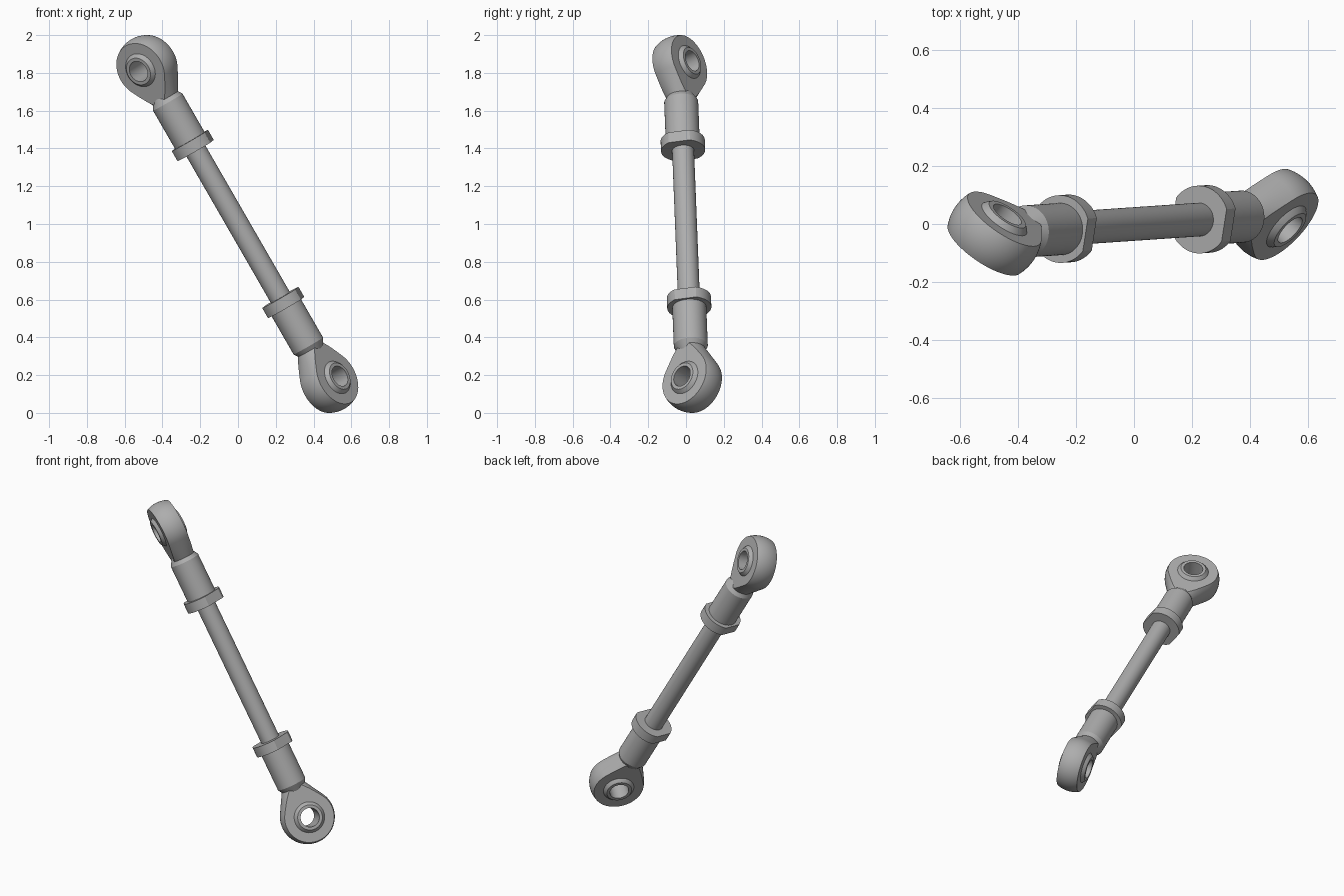
import bpy, bmesh, math
from mathutils import Vector, Matrix

if "Cube" in bpy.data.objects:
    bpy.data.objects.remove(bpy.data.objects["Cube"], do_unlink=True)

steel = bpy.data.materials.new("grey_steel")
steel.use_nodes = True
grey = (0.42, 0.42, 0.42, 1)
steel.diffuse_color = grey
steel.node_tree.nodes["Principled BSDF"].inputs["Base Color"].default_value = grey


def frame(origin, z_dir, side):
    """Matrix at origin with local z along z_dir and local x near side."""
    z = z_dir.normalized()
    x = (side - z * side.dot(z)).normalized()
    return Matrix.Translation(origin) @ Matrix((x, z.cross(x), z)).transposed().to_4x4()


def lathe(profile, steps=64):
    """Revolve (radius, height) points round local z."""
    bm = bmesh.new()
    verts = [bm.verts.new((r, 0, h)) for r, h in profile]
    edges = [bm.edges.new(pair) for pair in zip(verts, verts[1:])]
    bmesh.ops.spin(bm, geom=verts + edges, cent=(0, 0, 0), axis=(0, 0, 1),
                   angle=math.tau, steps=steps)
    bmesh.ops.remove_doubles(bm, verts=bm.verts[:], dist=1e-5)
    bmesh.ops.recalc_face_normals(bm, faces=bm.faces[:])
    return bm


def cut_flats(bm, half):
    """Slice two parallel flats at local x = +half and -half."""
    for s in (1, -1):
        res = bmesh.ops.bisect_plane(
            bm, geom=bm.verts[:] + bm.edges[:] + bm.faces[:], dist=1e-6,
            plane_co=(s * half, 0, 0), plane_no=(s, 0, 0), clear_outer=True)
        rim = [e for e in res["geom_cut"] if isinstance(e, bmesh.types.BMEdge)]
        bmesh.ops.edgeloop_fill(bm, edges=rim)
    bmesh.ops.recalc_face_normals(bm, faces=bm.faces[:])


def add(name, bm, matrix):
    mesh = bpy.data.meshes.new(name)
    bm.to_mesh(mesh)
    bm.free()
    mesh.materials.append(steel)
    ob = bpy.data.objects.new(name, mesh)
    bpy.context.collection.objects.link(ob)
    ob.matrix_world = matrix
    return ob


def smooth(ob):
    bpy.ops.object.select_all(action='DESELECT')
    ob.select_set(True)
    bpy.context.view_layer.objects.active = ob
    bpy.ops.object.shade_smooth_by_angle(angle=math.radians(25))


def rod_profile(radius, low, high):
    return [(0, low), (radius, low), (radius, high), (0, high)]


TOP = Vector((-0.482, -0.033, 0.836))
MIDDLE = Vector((0, 0, 1))
REACH = TOP.length
HEAD_R, HALF_FLAT = 0.164, 0.065
BALL_R, HALF_BALL, BORE = 0.1135, 0.085, 0.057

# Centre rod
smooth(add("centre_rod", lathe(rod_profile(0.058, -0.5, 0.5)),
           frame(MIDDLE, TOP, Vector((1, 0, 0)))))

ends = (("upper", 1, Vector((0.52, 0.78, 0.36))),
        ("lower", -1, Vector((0.676, -0.638, 0.364))))

for label, sign, pin in ends:
    centre = MIDDLE + TOP * sign
    inward = -TOP * sign
    pose = frame(centre, inward, pin)
    pin_pose = frame(centre, pin - inward * pin.dot(inward) / inward.length_squared, inward)

    # Eye: ball running tangent into a cone, sliced flat on both sides
    profile = []
    for i in range(25):
        a = math.radians(120) * i / 24
        profile.append((HEAD_R * math.sin(a), -HEAD_R * math.cos(a)))
    profile += [(0.05, 0.242), (0, 0.242)]
    bm = lathe(profile)
    cut_flats(bm, HALF_FLAT)
    eye = add(label + "_eye", bm, pose)

    # Socket drilled for the bearing
    drill = add("drill", lathe(rod_profile(0.09, -0.3, 0.3)), pin_pose)
    drill.hide_render = True
    mod = eye.modifiers.new("socket", 'BOOLEAN')
    mod.operation, mod.solver, mod.object = 'DIFFERENCE', 'EXACT', drill
    bpy.context.view_layer.objects.active = eye
    bpy.ops.object.modifier_apply(modifier="socket")
    bpy.data.objects.remove(drill, do_unlink=True)
    smooth(eye)

    # Bearing ball with a through hole
    ball = []
    for i in range(13):
        h = HALF_BALL * (i / 6 - 1)
        ball.append((math.sqrt(BALL_R ** 2 - h ** 2), h))
    ball = [(BORE, -HALF_BALL)] + ball + [(BORE, HALF_BALL), (BORE, -HALF_BALL)]
    smooth(add(label + "_bearing", lathe(ball), pin_pose))

    # Shank with a tapered shoulder behind the eye
    shank = [(0, 0.17), (0.06, 0.17), (0.09, 0.22), (0.09, REACH - 0.5), (0, REACH - 0.5)]
    smooth(add(label + "_shank", lathe(shank), pose))

    # Lock nut with two spanner flats
    nut = lathe(rod_profile(0.117, REACH - 0.511, REACH - 0.449))
    cut_flats(nut, 0.102)
    smooth(add(label + "_lock_nut", nut, frame(centre, inward, Vector((0.87, -0.2, 0.5)))))
